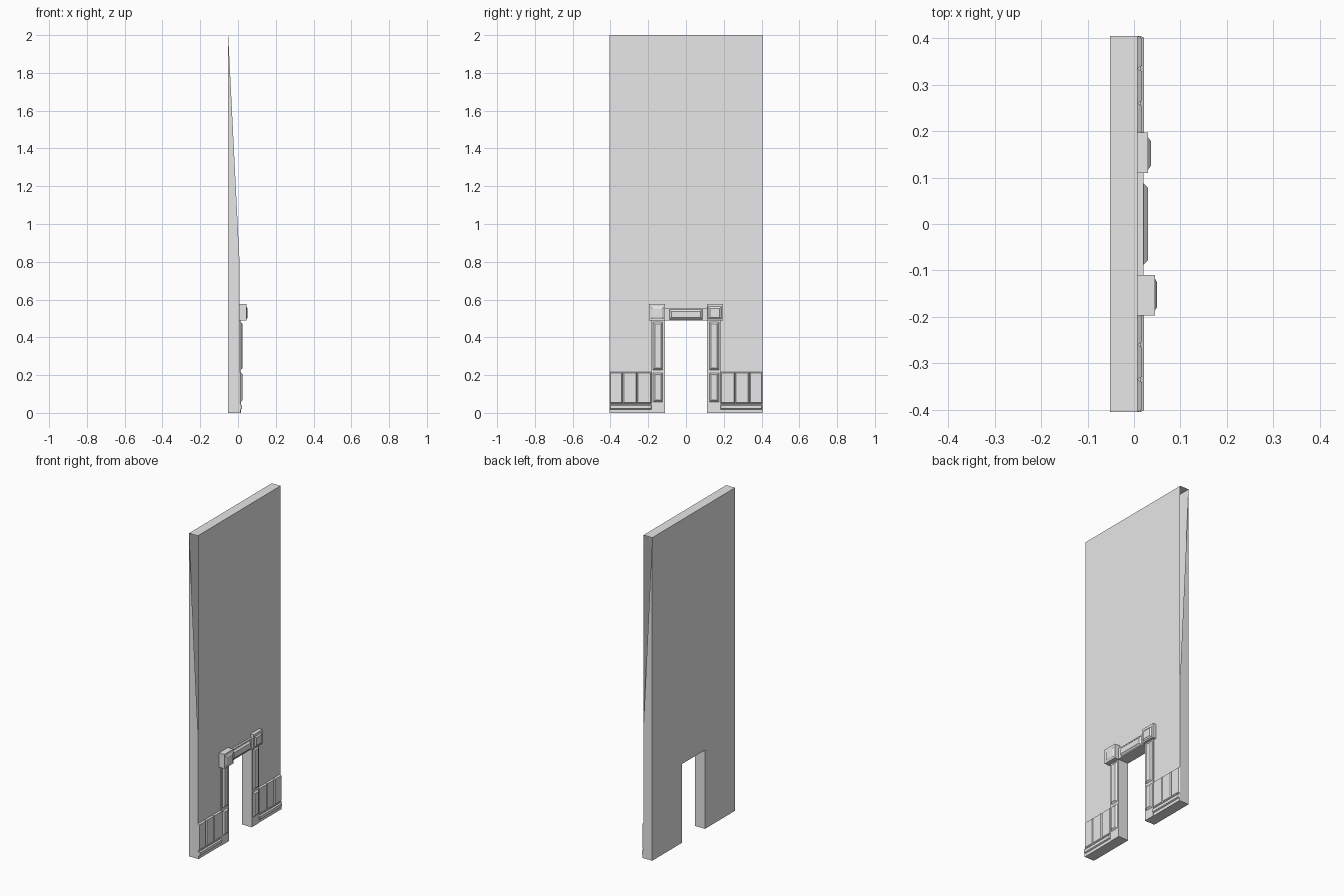
import bpy
import bmesh

cube = bpy.data.objects.get("Cube")
if cube:
    bpy.data.objects.remove(cube, do_unlink=True)

grey = bpy.data.materials.new("plain grey")
grey.use_nodes = True
grey.diffuse_color = (0.8, 0.8, 0.8, 1)
grey.node_tree.nodes["Principled BSDF"].inputs["Base Color"].default_value = grey.diffuse_color

BACK, FACE = -0.052, 0.008
HALF, TOP = 0.405, 2.0
DOOR, DOOR_TOP = 0.112, 0.488


def finish(name, bm):
    mesh = bpy.data.meshes.new(name)
    bm.to_mesh(mesh)
    bm.free()
    mesh.materials.append(grey)
    obj = bpy.data.objects.new(name, mesh)
    bpy.context.collection.objects.link(obj)
    return obj


def block(name, x0, x1, y0, y1, z0, z1, inset=0.0):
    """Box along x; a positive inset narrows its outer face into a raised panel."""
    y0, y1 = sorted((y0, y1))
    bm = bmesh.new()
    rings = []
    for x, i in ((x0, 0), (x1, inset)):
        corners = ((y0 + i, z0 + i), (y1 - i, z0 + i), (y1 - i, z1 - i), (y0 + i, z1 - i))
        rings.append([bm.verts.new((x, y, z)) for y, z in corners])
    inner, outer = rings
    bm.faces.new(inner[::-1])
    bm.faces.new(outer)
    for k in range(4):
        n = (k + 1) % 4
        bm.faces.new((inner[k], inner[n], outer[n], outer[k]))
    return finish(name, bm)


# Wall slab with the doorway; the ends taper and leave their upper corner open
outline = [(-HALF, 0), (-DOOR, 0), (-DOOR, DOOR_TOP), (DOOR, DOOR_TOP),
           (DOOR, 0), (HALF, 0), (HALF, TOP), (-HALF, TOP)]
bm = bmesh.new()
front = [bm.verts.new((FACE, y, z)) for y, z in outline]
back = [bm.verts.new((BACK, y, z)) for y, z in outline]
bm.faces.new(front)
bm.faces.new(back[::-1])
for k in range(8):
    n = (k + 1) % 8
    if k not in (5, 7):
        bm.faces.new((back[k], back[n], front[n], front[k]))
for side in (-1, 1):
    end = [(BACK, 0), (FACE, 0), (FACE, 0.8), (BACK, TOP)]
    verts = [bm.verts.new((x, side * HALF, z)) for x, z in end]
    bm.faces.new(verts if side < 0 else verts[::-1])
finish("wall", bm)

# Lintel with its raised panel
block("lintel", 0.0, 0.02, -DOOR, DOOR, DOOR_TOP, 0.555)
block("lintel_panel", 0.02, 0.03, -0.088, 0.088, 0.494, 0.548, 0.01)

for side, label, cap_x, panel_x in ((-1, "right", 0.045, 0.05), (1, "left", 0.03, 0.037)):
    # Door post and its two panels
    block(label + "_post", 0.0, 0.016, side * DOOR, side * 0.182, 0, DOOR_TOP)
    block(label + "_post_upper_panel", 0.016, 0.025, side * 0.124, side * 0.174, 0.228, 0.48, 0.009)
    block(label + "_post_lower_panel", 0.016, 0.025, side * 0.124, side * 0.174, 0.058, 0.212, 0.009)
    # Corner block, deeper on one side
    block(label + "_corner_block", 0.0, cap_x, side * 0.11, side * 0.197, DOOR_TOP, 0.577)
    block(label + "_corner_panel", cap_x, panel_x, side * 0.117, side * 0.187, 0.496, 0.562, 0.009)
    # Bevelled wainscot panels
    edges = (0.182, 0.26, 0.335, HALF)
    for k in range(3):
        block(f"{label}_wainscot_panel_{k + 1}", FACE, 0.017,
              side * edges[k], side * edges[k + 1], 0.05, 0.217, 0.006)
    # Skirting with a projecting moulding
    block(label + "_skirting", 0.0, 0.014, side * 0.182, side * HALF, 0, 0.05)
    block(label + "_skirting_moulding", 0.014, 0.022, side * 0.182, side * HALF, 0.018, 0.044, 0.004)
